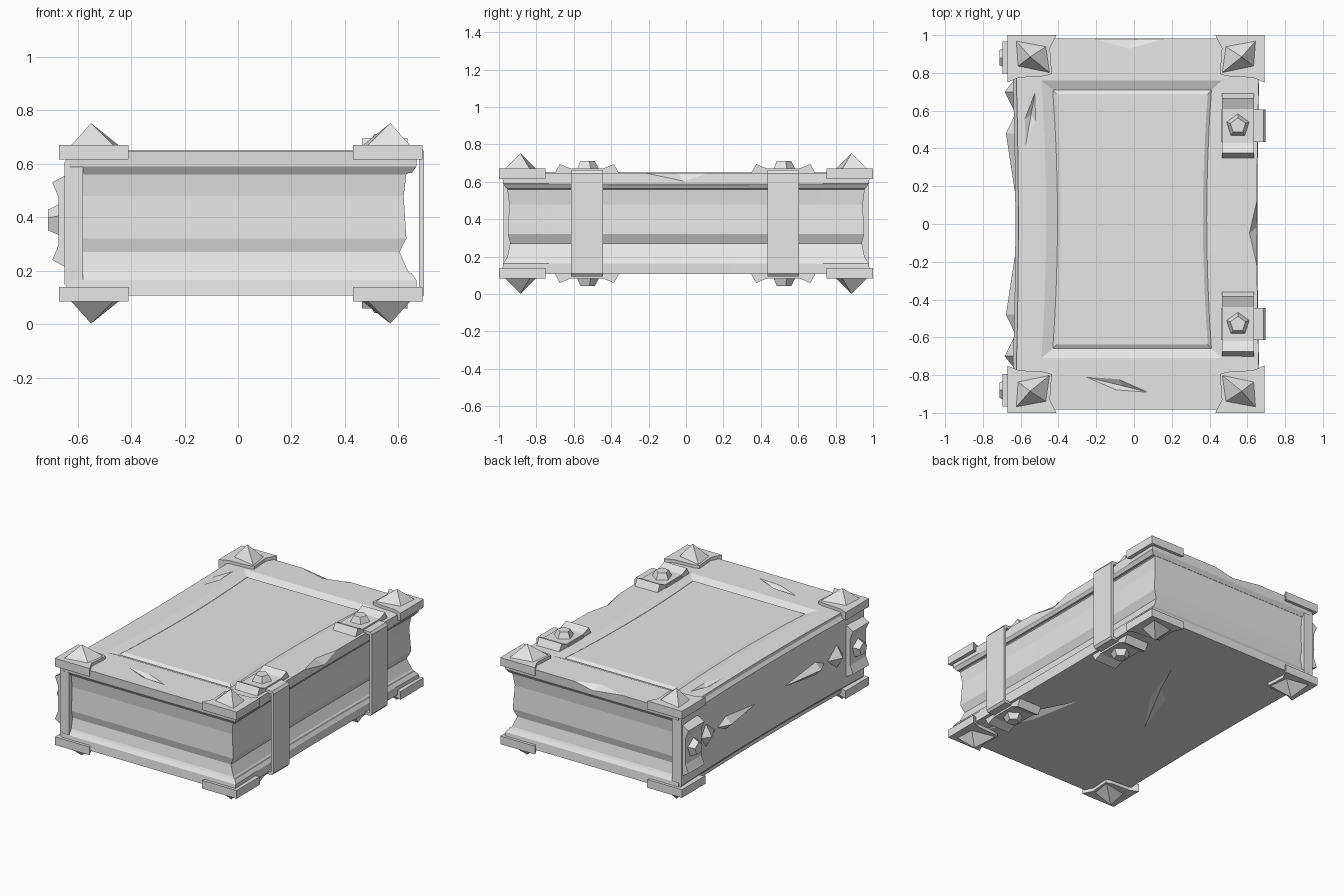
import bpy
import bmesh
from math import cos, sin, pi, radians
from mathutils import Matrix, Vector

if "Cube" in bpy.data.objects:
    bpy.data.objects.remove(bpy.data.objects["Cube"], do_unlink=True)

grey = bpy.data.materials.new("plain grey")
grey.use_nodes = True
grey.diffuse_color = (0.8, 0.8, 0.8, 1)
grey.node_tree.nodes["Principled BSDF"].inputs["Base Color"].default_value = (0.8, 0.8, 0.8, 1)

MID_Z = 0.377  # height of the mirror plane between the two covers


def finish(name, bm, matrix=None):
    if matrix:
        bm.transform(matrix)
    bmesh.ops.recalc_face_normals(bm, faces=bm.faces)
    mesh = bpy.data.meshes.new(name)
    bm.to_mesh(mesh)
    bm.free()
    mesh.materials.append(grey)
    obj = bpy.data.objects.new(name, mesh)
    bpy.context.scene.collection.objects.link(obj)
    return obj


def loft(name, rings, matrix=None):
    """Skin a stack of equal-sized rings and cap both ends."""
    bm = bmesh.new()
    loops = [[bm.verts.new(p) for p in ring] for ring in rings]
    for a, b in zip(loops, loops[1:]):
        for i in range(len(a)):
            j = (i + 1) % len(a)
            bm.faces.new((a[i], a[j], b[j], b[i]))
    bm.faces.new(loops[0][::-1])
    bm.faces.new(loops[-1])
    return finish(name, bm, matrix)


def hull(name, points, matrix=None):
    bm = bmesh.new()
    verts = [bm.verts.new(p) for p in points]
    bmesh.ops.convex_hull(bm, input=verts)
    return finish(name, bm, matrix)


def outline(z, x0, x1, half, waist, cy=0.0, steps=8):
    """Rectangle whose long sides pinch in at the middle."""
    ts = [-1 + 2 * i / steps for i in range(steps + 1)]
    right = [(x1 - waist * (1 - t * t), cy + half * t, z) for t in ts]
    left = [(x0 + waist * (1 - t * t), cy + half * t, z) for t in reversed(ts)]
    return right + left


def flip(points):
    return [(x, y, 2 * MID_Z - z) for x, y, z in points]


def gouge(obj, spots):
    """Cut long pointed nicks: centre, half length, half width, depth, angle."""
    for centre, length, width, depth, angle in spots:
        pts = [(length, 0, 0), (-length, 0, 0), (0, width, 0), (0, -width, 0),
               (length * 0.2, 0, depth), (length * 0.2, 0, -depth)]
        m = Matrix.Translation(centre) @ Matrix.Rotation(radians(angle), 4, "Z")
        cutter = hull("nick_cutter", pts, m)
        cutter.hide_render = True
        mod = obj.modifiers.new("nick", "BOOLEAN")
        mod.operation = "DIFFERENCE"
        mod.solver = "EXACT"
        mod.object = cutter
        bpy.context.view_layer.update()
        graph = bpy.context.evaluated_depsgraph_get()
        mesh = bpy.data.meshes.new_from_object(obj.evaluated_get(graph))
        obj.modifiers.clear()
        obj.data = mesh
        bpy.data.objects.remove(cutter, do_unlink=True)


# Page block with hollowed edges
loft("page_block", [outline(z, -0.6, x, y, 0.012) for z, x, y in (
    (0.17, 0.66, 0.97), (0.2, 0.635, 0.955), (0.27, 0.605, 0.94), (0.32, 0.63, 0.952),
    (0.48, 0.62, 0.945), (0.56, 0.63, 0.955), (0.585, 0.665, 0.972))])

# Covers: the upper one has a grooved raised panel
shell = [outline(0.565, -0.6, 0.65, 0.96, 0.012),
         outline(0.59, -0.63, 0.668, 0.978, 0.015),
         outline(0.648, -0.63, 0.668, 0.983, 0.018)]
panel = [outline(0.65, -0.49, 0.465, 0.735, 0.025, 0.025),
         outline(0.63, -0.43, 0.41, 0.685, 0.025, 0.025),
         outline(0.643, -0.41, 0.39, 0.663, 0.025, 0.025)]
top_cover = loft("top_cover", shell + panel)
bottom_cover = loft("bottom_cover", [flip(r) for r in shell])
gouge(top_cover, [
    ((-0.55, 0.55, 0.65), 0.15, 0.03, 0.02, 80),
    ((-0.09, -0.85, 0.65), 0.175, 0.03, 0.025, -14),
    ((0.66, -0.05, 0.65), 0.22, 0.05, 0.055, 90),
    ((-0.03, 0.98, 0.65), 0.2, 0.055, 0.03, 0)])
gouge(bottom_cover, [
    ((-0.03, 0.2, 0.106), 0.38, 0.05, 0.025, 63),
    ((0.45, -0.5, 0.106), 0.36, 0.05, 0.025, 109)])

# Spine with chamfered edges and a slight waist
spine_profile = ((-0.58, 0.12), (-0.625, 0.12), (-0.65, 0.15),
                 (-0.65, 0.605), (-0.625, 0.64), (-0.58, 0.64))
loft("spine", [[(x + (0.022 * (1 - t * t) if x < -0.6 else 0), 0.977 * t, z)
                for x, z in spine_profile] for t in (-1, -0.75, -0.5, -0.25, 0, 0.25, 0.5, 0.75, 1)])

# Corner plates with pyramid studs
plate = ((0.68, 1.0), (0.42, 1.0), (0.455, 0.93), (0.445, 0.795),
         (0.48, 0.783), (0.62, 0.775), (0.68, 0.75))
stud = ((0.635, 0.97), (0.475, 0.94), (0.455, 0.8), (0.625, 0.835))
for sx, x_name in ((-1, "right"), (1, "left")):
    for sy, y_name in ((-1, "front"), (1, "back")):
        for level in ("top", "bottom"):
            side = flip if level == "bottom" else list
            name = f"{level}_{y_name}_{x_name}_corner"
            place = lambda pts, z: [(0.01 + sx * x, sy * y, z) for x, y in pts]
            loft(name + "_plate", [side(place(plate, z)) for z in (0.615, 0.67)])
            hull(name + "_stud", side(place(stud, 0.668) + place([(0.56, 0.885)], 0.752)))


def clasp(name, matrix):
    """Plate with turned-up ends along local x, and a five-sided stud."""
    section = ((-0.175, -0.01), (-0.145, 0.045), (-0.09, 0.022),
               (0.09, 0.022), (0.145, 0.045), (0.175, -0.01))
    loft(name + "_plate", [[(u, v, h) for u, h in section] for v in (-0.085, 0.085)], matrix)
    pts = [(r * cos(i * 2 * pi / 5), r * sin(i * 2 * pi / 5), h)
           for r, h in ((0.065, 0.018), (0.042, 0.062)) for i in range(5)]
    hull(name + "_stud", pts, matrix)


def frame(centre, along, normal):
    n, u = Vector(normal), Vector(along)
    rot = Matrix((u, n.cross(u), n)).transposed().to_4x4()
    return Matrix.Translation(centre) @ rot


# Straps round the page edge, each with a clasp above and below
strap = ((0.46, 0.662), (0.685, 0.662), (0.697, 0.645), (0.697, 0.11), (0.685, 0.095),
         (0.46, 0.095), (0.46, 0.115), (0.678, 0.115), (0.678, 0.64), (0.46, 0.64))
for y, name in ((-0.53, "front"), (0.52, "back")):
    loft(name + "_strap", [[(x, y + w, z) for x, z in strap] for w in (-0.085, 0.085)])
    clasp(name + "_top_clasp", frame((0.55, y, 0.65), (0, 1, 0), (0, 0, 1)))
    clasp(name + "_bottom_clasp", frame((0.55, y, 2 * MID_Z - 0.65), (0, 1, 0), (0, 0, -1)))

# Spine ornaments: clasp, gem and long spike at each end
for s, name in ((-1, "front"), (1, "back")):
    clasp(name + "_spine_clasp", frame((-0.65, s * 0.88, 0.385), (0, 0, 1), (-1, 0, 0)))
    for part, far, wide, near, rise, tip in (
            ("gem", 0.78, 0.7, 0.57, 0.11, -0.685), ("spike", 0.6, 0.48, 0.1, 0.055, -0.678)):
        hull(f"{name}_spine_{part}", [
            (-0.62, s * far, 0.385), (-0.62, s * near, 0.385), (-0.62, s * wide, 0.385 + rise),
            (-0.62, s * wide, 0.385 - rise), (tip, s * wide, 0.385)])
